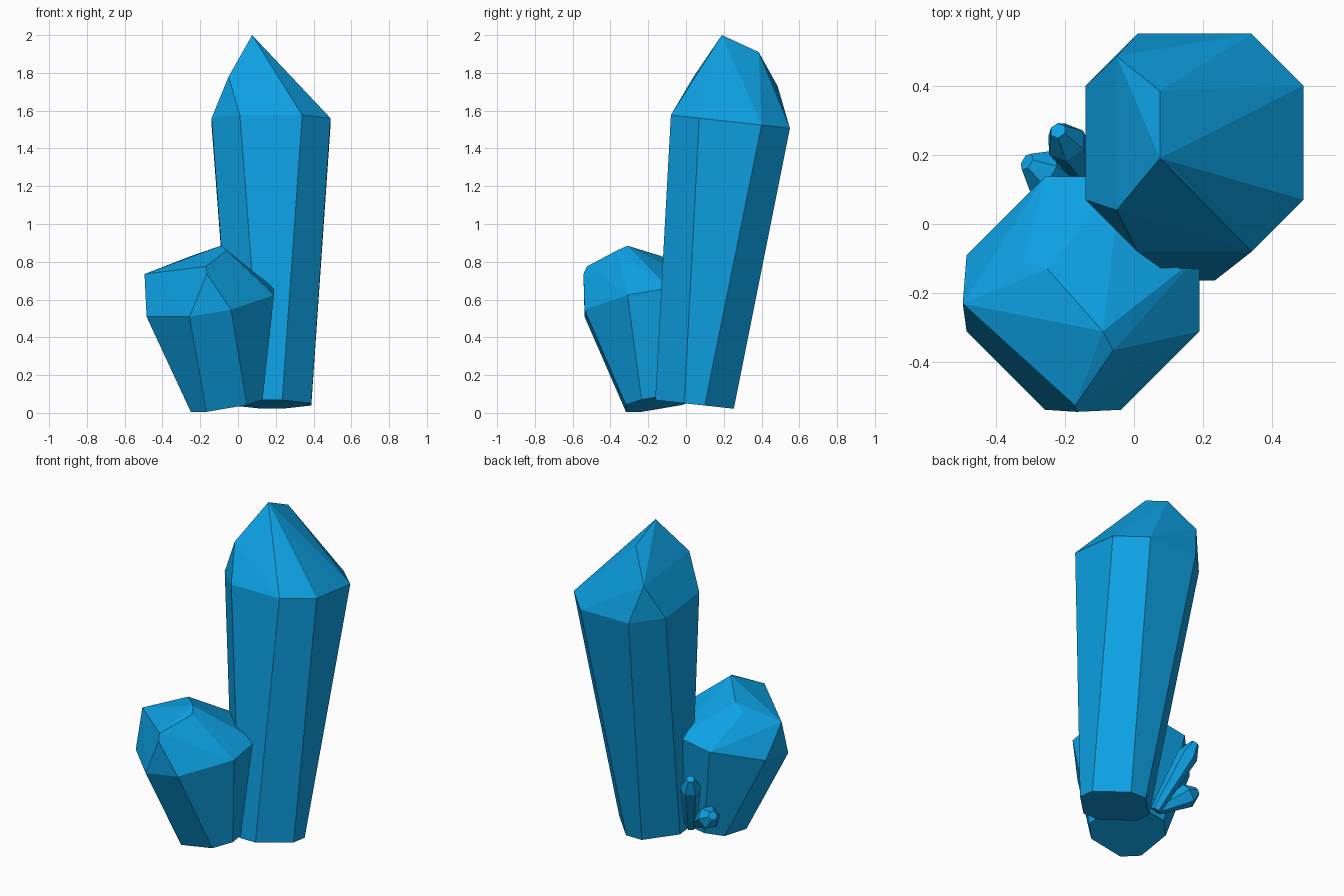
import bpy
import bmesh
import math
from mathutils import Vector

default_cube = bpy.data.objects.get("Cube")
if default_cube:
    bpy.data.objects.remove(default_cube, do_unlink=True)

# Single blue crystal colour
blue = bpy.data.materials.new("crystal_blue")
colour = (0.004, 0.36, 0.78, 1.0)
blue.diffuse_color = colour
blue.use_nodes = True
bsdf = next(n for n in blue.node_tree.nodes if n.type == "BSDF_PRINCIPLED")
bsdf.inputs["Base Color"].default_value = colour


def octagon(cx, cy, half, edge, z, slope_x, slope_y):
    """Chamfered square ring lying on a tilted plane, z given at its centre."""
    offsets = []
    for a, b in ((half, edge), (edge, half)):
        offsets += [(sx * a, sy * b) for sx in (-1, 1) for sy in (-1, 1)]
    return [Vector((cx + x, cy + y, z + slope_x * x + slope_y * y)) for x, y in offsets]


def crystal(name, points):
    """Faceted convex crystal through the given rings and tip points."""
    bm = bmesh.new()
    for p in points:
        bm.verts.new(p)
    hull = bmesh.ops.convex_hull(bm, input=bm.verts[:])
    loose = [v for v in bm.verts if not v.link_faces]
    bmesh.ops.delete(bm, geom=loose, context="VERTS")
    bmesh.ops.dissolve_limit(bm, angle_limit=math.radians(2),
                             verts=bm.verts[:], edges=bm.edges[:])
    bmesh.ops.recalc_face_normals(bm, faces=bm.faces[:])
    mesh = bpy.data.meshes.new(name)
    bm.to_mesh(mesh)
    bm.free()
    mesh.materials.append(blue)
    obj = bpy.data.objects.new(name, mesh)
    bpy.context.collection.objects.link(obj)
    return obj


def shard(name, base, tip, base_radius, radius, shoulder, sides=6):
    """Small crystal flaring along its axis, with a blunt tip."""
    base, tip = Vector(base), Vector(tip)
    turn = (tip - base).to_track_quat("Z", "Y")
    points = []
    for t, r in ((0, base_radius), (shoulder, radius), (1, radius * 0.4)):
        for i in range(sides):
            a = math.tau * i / sides
            points.append(base.lerp(tip, t) + turn @ Vector((r * math.cos(a), r * math.sin(a), 0)))
    return crystal(name, points)


# Tall crystal with a ridged tip
crystal("tall_crystal",
        octagon(0.18, 0.045, 0.208, 0.054, 0.045, 0, -0.11)
        + octagon(0.175, 0.235, 0.315, 0.165, 1.542, 0, -0.11)
        + [(0.075, 0.19, 2.0), (0.075, 0.385, 1.91),
           (-0.05, 0.04, 1.78), (-0.05, 0.485, 1.73)])

# Short leaning crystal with a chiselled tip
crystal("short_crystal",
        octagon(-0.06, -0.128, 0.19, 0.107, 0.056, 0.17, 0.17)
        + octagon(-0.147, -0.2, 0.337, 0.11, 0.585, 0.17, 0.17)
        + [(-0.495, -0.23, 0.735), (-0.17, -0.525, 0.775), (-0.165, -0.543, 0.735),
           (-0.09, -0.31, 0.885), (-0.06, -0.365, 0.86),
           (-0.25, -0.13, 0.83), (-0.32, -0.105, 0.79)])

# Two tiny shards sprouting at the back
shard("upper_shard", (-0.09, 0.08, 0.1), (-0.22, 0.27, 0.5), 0.03, 0.06, 0.82)
shard("lower_shard", (-0.11, 0.06, 0.12), (-0.31, 0.18, 0.26), 0.03, 0.068, 0.78)
